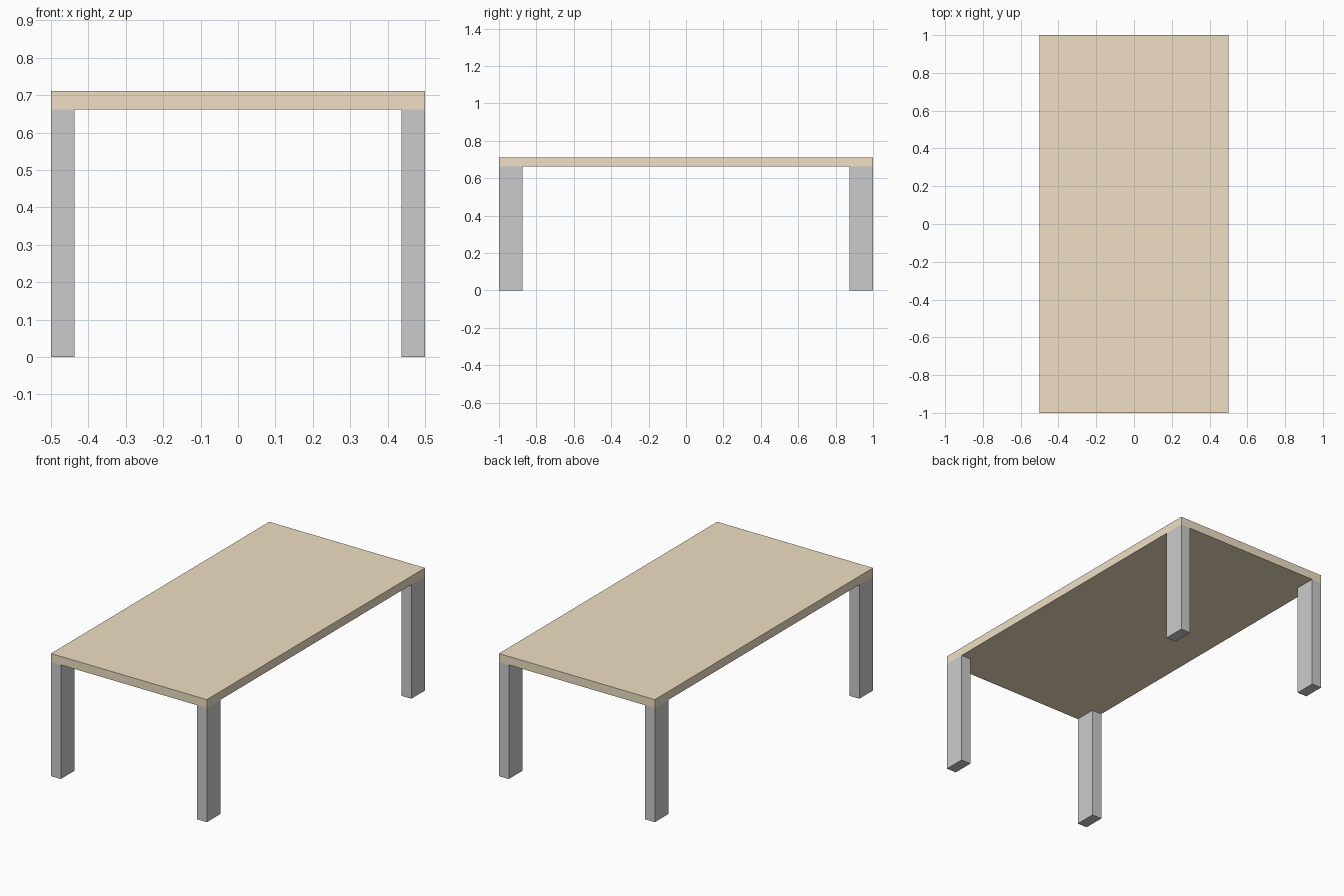
import bpy

if "Cube" in bpy.data.objects:
    bpy.data.objects.remove(bpy.data.objects["Cube"])

TOP_Z, UNDER_Z = 0.711, 0.662
HALF_X, HALF_Y = 0.5, 1.0
LEG_X, LEG_Y = 0.063, 0.125


def box(name, size, center):
    bpy.ops.mesh.primitive_cube_add(size=1, location=center)
    ob = bpy.context.object
    ob.name = name
    ob.scale = size
    bpy.ops.object.transform_apply(location=False, rotation=False, scale=True)
    return ob


# Wooden table top
top = box("table_top", (2 * HALF_X, 2 * HALF_Y, TOP_Z - UNDER_Z),
          (0, 0, (TOP_Z + UNDER_Z) / 2))
wood = bpy.data.materials.new("wood")
wood.diffuse_color = (0.87, 0.74, 0.55, 1)
wood.use_nodes = True
wood.node_tree.nodes["Principled BSDF"].inputs["Base Color"].default_value = wood.diffuse_color
top.data.materials.append(wood)

# Four legs flush with the corners
for y_name, sy in (("front", -1), ("back", 1)):
    for x_name, sx in (("left", -1), ("right", 1)):
        box(f"{y_name}_{x_name}_leg", (LEG_X, LEG_Y, UNDER_Z),
            (sx * (HALF_X - LEG_X / 2), sy * (HALF_Y - LEG_Y / 2), UNDER_Z / 2))
